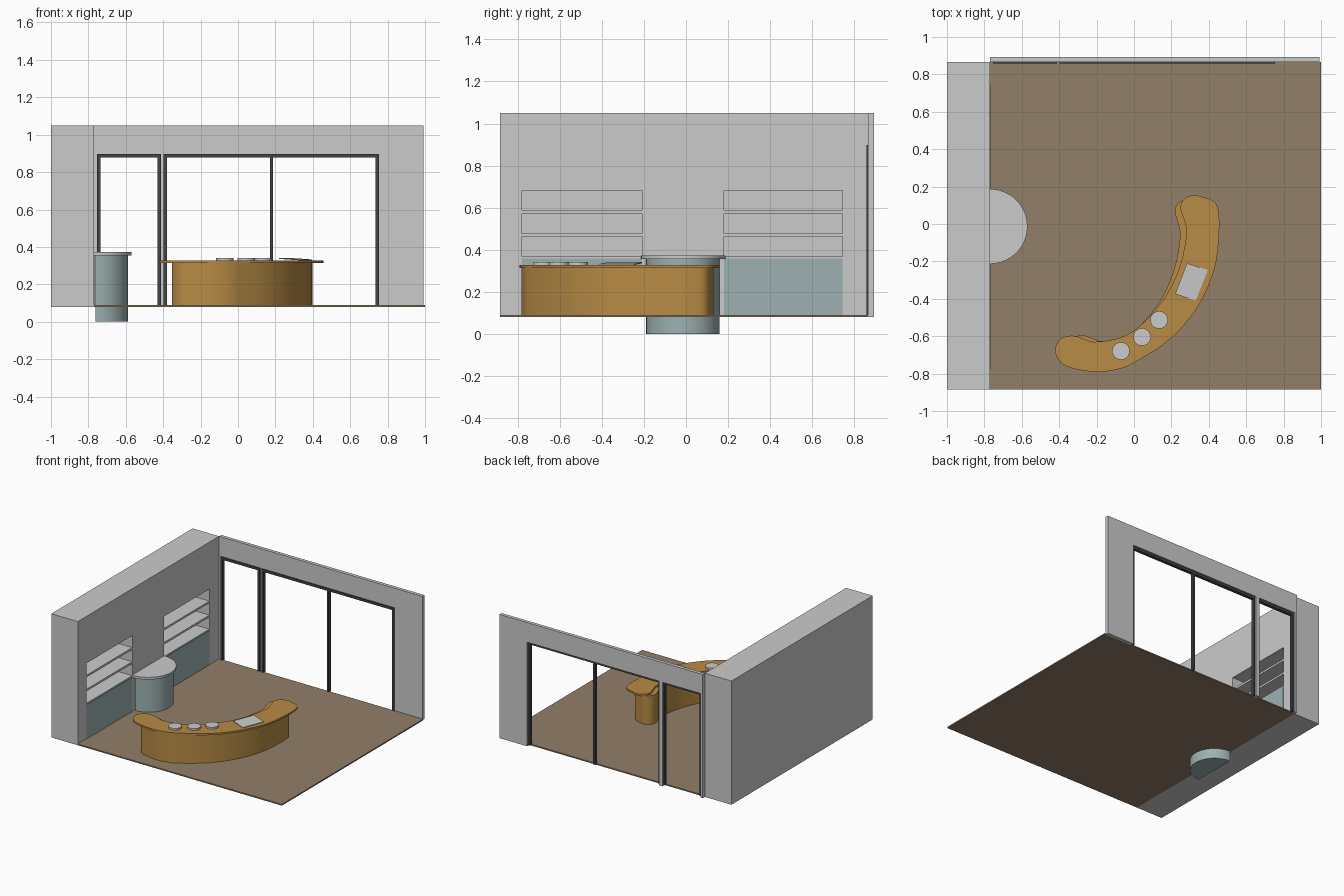
import bpy, bmesh, math
from mathutils import Vector

if "Cube" in bpy.data.objects:
    bpy.data.objects.remove(bpy.data.objects["Cube"])


def material(name, rgb):
    m = bpy.data.materials.new(name)
    m.diffuse_color = (*rgb, 1)
    m.use_nodes = True
    m.node_tree.nodes["Principled BSDF"].inputs["Base Color"].default_value = m.diffuse_color
    return m


WOOD = material("golden_wood", (0.48, 0.26, 0.06))
FLOOR = material("brown_floor", (0.29, 0.21, 0.14))
TEAL = material("pale_teal", (0.34, 0.44, 0.44))
DARK = material("dark_frame", (0.06, 0.055, 0.065))


def prism(name, pts, offset, mat=None, smooth=False):
    """Extrude a flat 3D outline along an offset vector."""
    bm = bmesh.new()
    face = bm.faces.new([bm.verts.new(p) for p in pts])
    new = bmesh.ops.extrude_face_region(bm, geom=[face], use_keep_orig=True)["geom"]
    bmesh.ops.translate(bm, vec=Vector(offset),
                        verts=[g for g in new if isinstance(g, bmesh.types.BMVert)])
    bmesh.ops.recalc_face_normals(bm, faces=bm.faces)
    mesh = bpy.data.meshes.new(name)
    bm.to_mesh(mesh)
    bm.free()
    ob = bpy.data.objects.new(name, mesh)
    bpy.context.collection.objects.link(ob)
    if mat:
        mesh.materials.append(mat)
    if smooth:
        bpy.ops.object.select_all(action='DESELECT')
        ob.select_set(True)
        bpy.context.view_layer.objects.active = ob
        bpy.ops.object.shade_smooth_by_angle(angle=math.radians(35))
    return ob


def box(name, x, y, z, mat=None):
    pts = [(x[0], y[0], z[0]), (x[1], y[0], z[0]), (x[1], y[1], z[0]), (x[0], y[1], z[0])]
    return prism(name, pts, (0, 0, z[1] - z[0]), mat)


def arc(cx, cy, r, a0, a1, n, z):
    return [(cx + r * math.cos(math.radians(a0 + (a1 - a0) * i / n)),
             cy + r * math.sin(math.radians(a0 + (a1 - a0) * i / n)), z) for i in range(n + 1)]


def closed_spline(ctrl, steps):
    """Closed Catmull-Rom curve through the control points."""
    p = [Vector(c) for c in ctrl]
    n, out = len(p), []
    for i in range(n):
        a, b, c, d = p[i - 1], p[i], p[(i + 1) % n], p[(i + 2) % n]
        for s in range(steps):
            t = s / steps
            out.append(0.5 * (2 * b + (c - a) * t + (2 * a - 5 * b + 4 * c - d) * t * t
                              + (3 * b - a - 3 * c + d) * t ** 3))
    return out


# Floor
box("floor", (-0.77, 1.0), (-0.885, 0.866), (0.08, 0.09), FLOOR)

# Thick side wall with two stacks of three shelf niches, panel below each
wall = box("side_wall", (-1.0, -0.77), (-0.885, 0.866), (0.08, 1.05))
for side, (y0, y1) in (("front", (-0.78, -0.21)), ("back", (0.18, 0.745))):
    for i, z in enumerate((0.368, 0.478, 0.588)):
        cutter = box(f"{side}_niche_cutter_{i}", (-0.95, -0.7), (y0, y1), (z, z + 0.094))
        cutter.hide_render = True
        cutter.hide_set(True)
        mod = wall.modifiers.new("niche", 'BOOLEAN')
        mod.operation, mod.solver, mod.object = 'DIFFERENCE', 'EXACT', cutter
    box(f"{side}_lower_panel", (-0.78, -0.767), (y0, y1), (0.085, 0.358), TEAL)
bpy.ops.object.select_all(action='DESELECT')
bpy.context.view_layer.objects.active = wall
wall.select_set(True)
for mod in list(wall.modifiers):
    bpy.ops.object.modifier_apply(modifier=mod.name)
for ob in [o for o in bpy.data.objects if "cutter" in o.name]:
    bpy.data.objects.remove(ob)

# Back wall with door and window openings
profile = [(-0.77, 0.08), (-0.753, 0.08), (-0.753, 0.896), (-0.42, 0.896), (-0.42, 0.08),
           (-0.39, 0.08), (-0.39, 0.896), (0.753, 0.896), (0.753, 0.08), (0.993, 0.08),
           (0.993, 1.05), (-0.77, 1.05)]
prism("back_wall", [(x, 0.866, z) for x, z in profile], (0, 0.027, 0))

# Dark opening frames
FY = (0.857, 0.882)
for name, x0, x1 in (("door", -0.753, -0.412), ("window", -0.397, 0.753)):
    box(f"{name}_frame_top", (x0, x1), FY, (0.878, 0.897), DARK)
    box(f"{name}_frame_left", (x0, x0 + 0.018), FY, (0.085, 0.88), DARK)
    box(f"{name}_frame_right", (x1 - 0.018, x1), FY, (0.085, 0.88), DARK)
box("window_mullion", (0.171, 0.187), FY, (0.085, 0.88), DARK)

# Half-round side counter
prism("half_round_base", arc(-0.762, -0.015, 0.174, -90, 90, 32, 0.0), (0, 0, 0.356), TEAL, True)
prism("half_round_top", arc(-0.77, -0.013, 0.2, -90, 90, 32, 0.355), (0, 0, 0.018), None, True)

# Curved main counter: top slab and inset base
outline = [(0.45, 0.08), (0.455, -0.05), (0.43, -0.24), (0.345, -0.435), (0.2, -0.61),
           (0, -0.742), (-0.1, -0.78), (-0.22, -0.79), (-0.355, -0.763), (-0.41, -0.715),
           (-0.42, -0.66), (-0.39, -0.612), (-0.33, -0.597), (-0.27, -0.613), (-0.215, -0.63),
           (-0.1, -0.615), (0, -0.57), (0.1, -0.475), (0.185, -0.36), (0.25, -0.21),
           (0.28, -0.05), (0.265, 0.03), (0.247, 0.09), (0.27, 0.135), (0.32, 0.155),
           (0.37, 0.143), (0.42, 0.127)]
curve = closed_spline(outline, 4)
prism("counter_top", [(p.x, p.y, 0.314) for p in curve], (0, 0, 0.014), WOOD, True)
prism("counter_base", [(0.0065 + p.x * 0.856, -0.0185 + p.y * 0.965, 0.085) for p in curve],
      (0, 0, 0.23), WOOD, True)

# Three round plates on the counter
for i, (x, y) in enumerate(((0.134, -0.513), (0.043, -0.604), (-0.07, -0.679))):
    prism(f"plate_{i + 1}", arc(x, y, 0.047, 0, 348.75, 31, 0.326), (0, 0, 0.016), None, True)

# Slightly tilted tray
prism("tray", [(0.283, -0.21, 0.336), (0.395, -0.246, 0.328),
               (0.33, -0.41, 0.328), (0.22, -0.374, 0.336)], (0, 0, 0.005))
